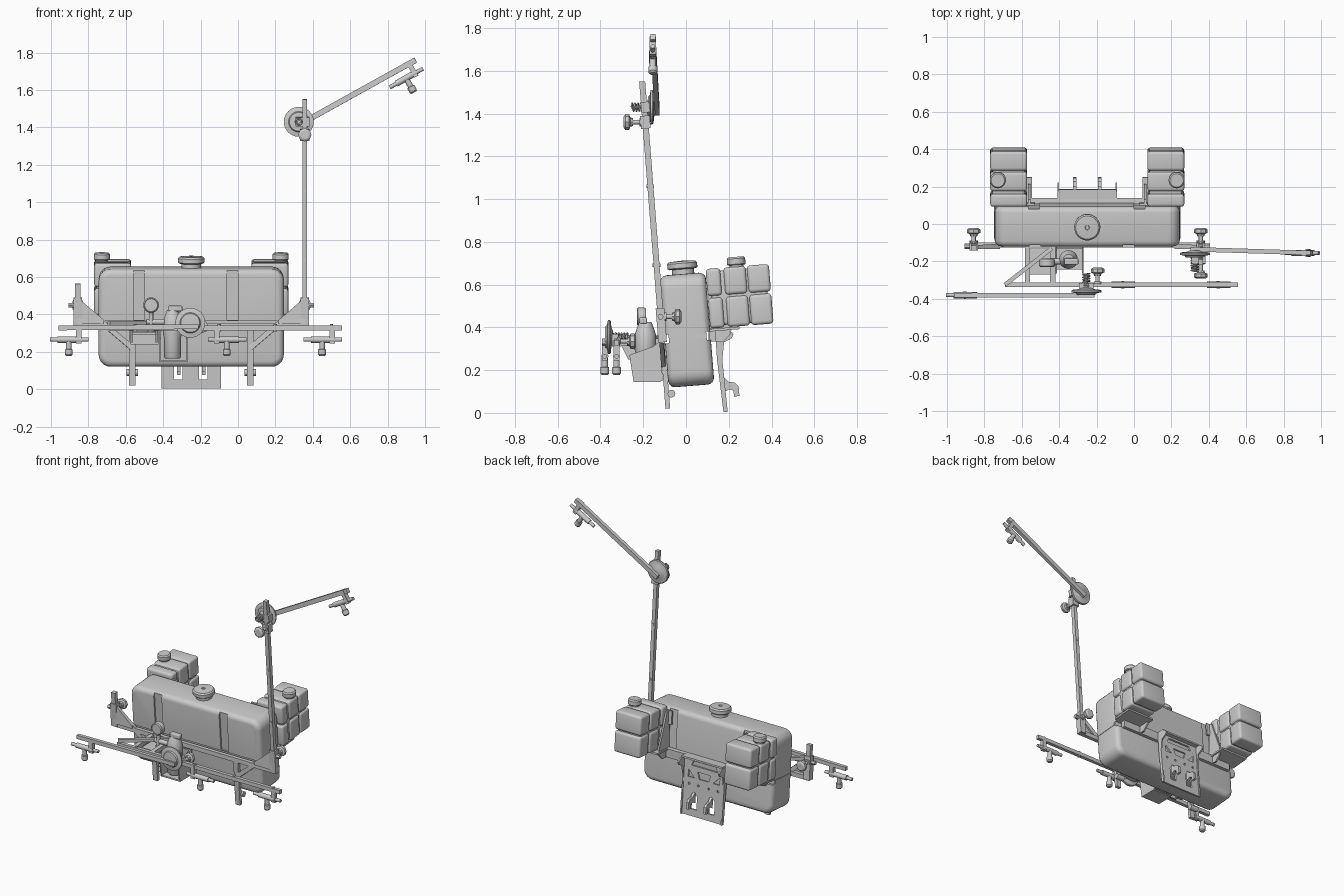
import bpy, bmesh
from math import sin, cos, pi, radians
from mathutils import Vector, Matrix

if "Cube" in bpy.data.objects:
    bpy.data.objects.remove(bpy.data.objects["Cube"])

T = radians(4.6)                       # the whole machine leans forward
TILT = Matrix.Rotation(T, 4, 'X')
UP = TILT @ Vector((0, 0, 1))
MID = -0.25                            # mirror plane of the tank and frame


def add(name, bm, loc=(0, 0, 0), rot=None):
    bmesh.ops.recalc_face_normals(bm, faces=bm.faces)
    me = bpy.data.meshes.new(name)
    bm.to_mesh(me)
    bm.free()
    ob = bpy.data.objects.new(name, me)
    bpy.context.collection.objects.link(ob)
    ob.matrix_world = Matrix.Translation(loc) @ (rot or Matrix())
    return ob


def box(name, size, loc, rot=TILT, bevel=0.0, corner=0.0):
    bm = bmesh.new()
    bmesh.ops.create_cube(bm, size=1)
    bmesh.ops.scale(bm, vec=size, verts=bm.verts)
    if corner:
        es = [e for e in bm.edges if abs(e.verts[0].co.y - e.verts[1].co.y) > 1e-4]
        bmesh.ops.bevel(bm, geom=es, offset=corner, segments=6, profile=0.5, affect='EDGES')
        es = [e for e in bm.edges if abs(e.verts[0].co.y - e.verts[1].co.y) < 1e-4]
    else:
        es = bm.edges[:]
    if bevel:
        bmesh.ops.bevel(bm, geom=es, offset=bevel, segments=4, profile=0.5, affect='EDGES')
    return add(name, bm, loc, rot)


def beam(name, a, b, w, d=None):
    a, b = Vector(a), Vector(b)
    q = (b - a).to_track_quat('Z', 'Y').to_matrix().to_4x4()
    return box(name, (w, d or w, (b - a).length), (a + b) / 2, q)


def lathe(name, prof, loc, axis=UP, n=24):
    bm = bmesh.new()
    rings = [[bm.verts.new((r * cos(2 * pi * i / n), r * sin(2 * pi * i / n), h))
              for i in range(n)] for r, h in prof]
    for p, q in zip(rings, rings[1:]):
        for i in range(n):
            j = (i + 1) % n
            bm.faces.new((p[i], p[j], q[j], q[i]))
    bm.faces.new(rings[0][::-1])
    bm.faces.new(rings[-1])
    return add(name, bm, loc, Vector(axis).to_track_quat('Z', 'Y').to_matrix().to_4x4())


def prism(name, pts, thick, loc=(0, 0, 0), axis='Y', rot=None):
    bm = bmesh.new()
    sides = [[bm.verts.new((t, u, v) if axis == 'X' else (u, t, v)) for u, v in pts]
             for t in (-thick / 2, thick / 2)]
    bm.faces.new(sides[0])
    bm.faces.new(sides[1][::-1])
    for i in range(len(pts)):
        j = (i + 1) % len(pts)
        bm.faces.new((sides[0][i], sides[0][j], sides[1][j], sides[1][i]))
    return add(name, bm, loc, rot)


def cut(ob, cutters):
    bpy.context.view_layer.objects.active = ob
    for c in cutters:
        c.hide_render = True
        m = ob.modifiers.new('cut', 'BOOLEAN')
        m.operation, m.solver, m.object = 'DIFFERENCE', 'EXACT', c
        bpy.ops.object.modifier_apply(modifier=m.name)
        bpy.data.objects.remove(c)


def knob(name, base, axis, stem=0.05):
    lathe(name + '_stem', [(.02, 0), (.02, .012), (.011, .013), (.011, stem)], base, axis, 12)
    tip = Vector(base) + Vector(axis) * stem
    lathe(name + '_head', [(.018, -.012), (.022, 0), (.036, .006), (.036, .024), (.024, .032)], tip, axis, 8)


def spring(name, a, length, r=.018, turns=6):
    cu = bpy.data.curves.new(name, 'CURVE')
    cu.dimensions, cu.bevel_depth, cu.bevel_resolution = '3D', .0045, 1
    n = turns * 12
    sp = cu.splines.new('POLY')
    sp.points.add(n)
    for i, p in enumerate(sp.points):
        t = 2 * pi * i / 12
        p.co = (a[0] + r * cos(t), a[1] + length * i / n, a[2] + r * sin(t), 1)
    bpy.context.collection.objects.link(bpy.data.objects.new(name, cu))
    lathe(name + '_bolt', [(.009, 0), (.009, length)], a, (0, 1, 0), 10)


def nozzle(name, c, ang=0.0, side=1):
    c, u, d = Vector(c), Vector((cos(ang), 0, sin(ang))), Vector((sin(ang), 0, -cos(ang)))
    lathe(name + '_pipe', [(.011, -.1), (.011, -.06), (.017, -.06), (.017, .065), (.011, .065), (.011, .105)], c, u, 12)
    lathe(name + '_tip', [(.015, 0), (.015, .05), (.021, .052), (.021, .08), (.014, .088)], c, d, 12)
    k = c + u * .053 * side
    beam(name + '_clamp', k + d * .02, k - d * .075, .03, .026)


def yf(z):                             # front frame plane
    return -0.085 - 0.0784 * (z - 0.02)


# main tank with waist and strap grooves
TC = Vector((MID, 0.005, 0.388))
tank = box('main_tank', (.99, .215, .525), TC, bevel=.032, corner=.065)
cuts = []
for y, xs in ((-.1085, (-.28, .22)), (.1085, (-.285, .28))):
    for x in xs:
        cuts.append(box('groove', (.06, .024, .30), TC + TILT @ Vector((x, y, .14))))
    cuts.append(box('waist', (1.2, .04, .04), TC + TILT @ Vector((0, y, -.035))))
cut(tank, cuts)
for s in (-1, 1):
    box('tank_seam', (.006, .17, .02), TC + TILT @ Vector((s * .495, 0, -.035)))
lathe('main_cap_neck', [(.052, 0), (.052, .045)], (MID, -.012, .64))
lathe('main_cap', [(.062, 0), (.07, .006), (.07, .028), (.062, .037), (.012, .04), (.01, .034)],
      (MID, -.016, .672), n=32)

# rear mounting plate
PC = Vector((MID - .0025, .165, .202))
plate = box('mount_plate', (.315, .012, .395), PC)
shapes = [[(-.1, .14), (.1, .14), (.085, .172), (-.085, .172)],
          [(-.035, .06), (.035, .06), (.05, .105), (-.05, .105)],
          [(-.12, .06), (-.07, .06), (-.12, .11)],
          [(.12, .06), (.07, .06), (.12, .11)],
          [(-.09, -.15), (-.045, -.15), (-.045, -.06), (-.067, -.035), (-.09, -.06)],
          [(.045, -.15), (.09, -.15), (.09, -.06), (.067, -.035), (.045, -.06)]]
for k in (-.11, -.04, .04, .11):
    shapes.append([(k + .008 * cos(i * pi / 4), .015 + .008 * sin(i * pi / 4)) for i in range(8)])
cut(plate, [prism('hole', p, .05, PC, 'Y', TILT) for p in shapes])
for s in (-1, 1):
    prism('plate_flange', [(.135, .40), (.2, .39), (.222, .37), (.215, .35), (.178, .33), (.17, .25),
                           (.195, .005), (.175, .005), (.145, .25)], .01, (MID + s * .155, 0, 0), 'X')
    prism('plate_hook', [(.165, .17), (.18, .165), (.20, .145), (.228, .142), (.246, .125), (.25, .08),
                         (.225, .075), (.222, .105), (.2, .11), (.175, .095)], .018,
          (MID + s * .066, 0, 0), 'X')
box('plate_top_lip', (.315, .05, .012), (MID, .16, .395))

# rear cross beam and tank supports
beam('rear_beam', (-.70, .125, .365), (.20, .125, .365), .03, .06)
for s in (-1, 1):
    X = MID + s * .31
    prism('side_tank_support', [(.105, .64), (.13, .64), (.16, .56), (.215, .42), (.21, .37), (.175, .335), (.105, .335)],
          .012, (X, 0, 0), 'X')
    box('support_foot', (.21, .14, .012), (MID + s * .40, .18, .392))
    box('strap_end', (.06, .012, .09), (X, .108, .60))

# side tanks: blocks around a core
    SX = MID + s * .42
    C = Vector((SX, .25, .545))
    box('side_tank_core', (.175, .265, .255), C, bevel=.015)
    for oy, wy in ((-.114, .068), (-.013, .104), (.097, .104)):
        for oz, hz in ((.076, .128), (-.068, .142)):
            box('side_tank_block', (.198, wy, hz), C + TILT @ Vector((0, oy, oz)), bevel=.016)
    CX = MID + s * .478
    lathe('side_cap_neck', [(.033, 0), (.033, .035)], (CX, .238, .67))
    lathe('side_cap', [(.04, 0), (.043, .004), (.043, .03), (.036, .038)], (CX, .236, .692))

# front frame: legs, braces, gussets, clamp knobs
    L, M = MID + s * .315, MID + s * .607
    beam('frame_leg', (L, yf(.02), .02), (L, yf(.35), .35), .035, .022)
    beam('frame_brace', (L, yf(.22) - .004, .22), (M, yf(.47) - .004, .47), .02, .028)
    prism('mast_gusset', [(M, .35), (M - s * .14, .35), (M - s * .14, .37), (M, .49)], .01, (0, yf(.42) - .012, 0))
    box('mast_socket', (.045, .04, .16), (M, yf(.41), .41))
    lathe('socket_bolt', [(.014, -.03), (.014, .03)], (M + s * .02, yf(.45), .45), (1, 0, 0), 6)
    knob('mast_knob', (M, yf(.45) + .015, .45), (0, 1, 0), .05)
    lathe('drain_tube', [(.018, -.03), (.018, .03)], (L, -.068, .09), (1, 0, 0), 16)
beam('frame_beam', (-.87, yf(.34) - .002, .34), (.37, yf(.34) - .002, .34), .026, .03)
beam('short_upright', (-.857, yf(.33), .33), (-.857, yf(.565), .565), .03, .028)
beam('mast', (.357, yf(.33), .33), (.357, yf(1.55), 1.55), .026, .028)
for z in (.69, 1.06):
    lathe('mast_bolt', [(.008, -.018), (.008, .018)], (.357, yf(z), z), (0, 1, 0), 8)

# breakaway discs with spring
DISC = [(.03, -.018), (.04, -.012), (.076, -.008), (.08, -.003), (.08, .005), (.055, .01), (.05, .018), (.02, .02)]
lathe('mast_disc', DISC, (.325, -.16, 1.43), (0, -1, 0), 32)
spring('mast_spring', (.325, -.255, 1.43), .08)
box('mast_clamp', (.075, .04, .05), (.345, yf(1.43) + .005, 1.43))
box('mast_slider', (.05, .045, .06), (.357, yf(1.36), 1.36))
knob('slider_knob', (.357, -.205, 1.36), (0, -1, 0), .055)
lathe('boom_disc', DISC, (-.255, -.36, .355), (0, -1, 0), 32)
spring('boom_spring', (-.255, -.345, .355), .08)
box('boom_disc_bracket', (.08, .03, .06), (-.255, -.33, .34), Matrix())
knob('boom_knob', (-.195, -.32, .335), (0, 1, 0), .055)

# booms
beam('upper_boom', (.31, -.135, 1.405), (.95, -.155, 1.76), .024, .03)
beam('main_boom', (-.69, -.325, .328), (.555, -.325, .328), .024, .026)
beam('left_boom', (-.96, -.38, .328), (-.21, -.38, .335), .024, .026)
for x in (-.55, -.1, .2, .5):
    lathe('boom_bolt', [(.009, -.02), (.009, .02)], (x, -.325, .328), (0, 0, 1), 8)
nozzle('upper_nozzle', (.898, -.155, 1.663), radians(29.5), 1)
nozzle('left_nozzle', (-.905, -.38, .265), 0, 1)
nozzle('middle_nozzle', (-.06, -.325, .265), 0, -1)
nozzle('right_nozzle', (.45, -.325, .265), 0, 1)

# boom carrier between frame and boom
for x in (-.57, -.435):
    beam('carrier_arm', (x, -.11, .335), (x, -.32, .325), .028, .028)
    prism('carrier_side', [(-.115, .33), (-.31, .33), (-.27, .25), (-.13, .24)], .01, (x, 0, 0), 'X')
box('carrier_plate', (.15, .14, .012), (-.50, -.20, .30), Matrix())
box('carrier_front', (.15, .01, .07), (-.50, -.255, .275), Matrix())
beam('carrier_strut', (-.69, -.325, .35), (-.44, -.13, .35), .022, .022)

# pump tray and pump
for x in (-.415, -.275):
    prism('pump_tray_side', [(-.245, .145), (-.12, .145), (-.115, .34), (-.155, .31), (-.265, .27)], .008, (x, 0, 0), 'X')
box('pump_tray_floor', (.148, .125, .01), (-.345, -.182, .15), Matrix())
box('pump_tray_back', (.148, .01, .17), (-.345, -.12, .235))
lathe('pump_body', [(.04, 0), (.045, .008), (.045, .11), (.05, .13), (.05, .2), (.04, .23), (.028, .26)],
      (-.35, -.19, .165), (0, 0, 1))
box('pump_valve', (.075, .035, .03), (-.335, -.2, .432), Matrix(), bevel=.006)
lathe('pump_outlet', [(.016, -.06), (.016, .05), (.022, .05), (.022, .075)], (-.43, -.2, .36), (1, 0, 0), 14)

# pressure gauge
lathe('gauge', [(.038, 0), (.042, .006), (.042, .036), (.036, .042), (.034, .038)], (-.465, -.188, .45), (0, -1, 0), 28)
lathe('gauge_stem', [(.018, 0), (.018, .03), (.012, .03), (.012, .11)], (-.465, -.205, .30), (0, 0, 1), 12)

# shading
bpy.context.view_layer.update()
meshes = [o for o in bpy.data.objects if o.type == 'MESH']
for o in meshes:
    o.select_set(True)
bpy.context.view_layer.objects.active = meshes[0]
bpy.ops.object.shade_smooth_by_angle(angle=radians(32))
